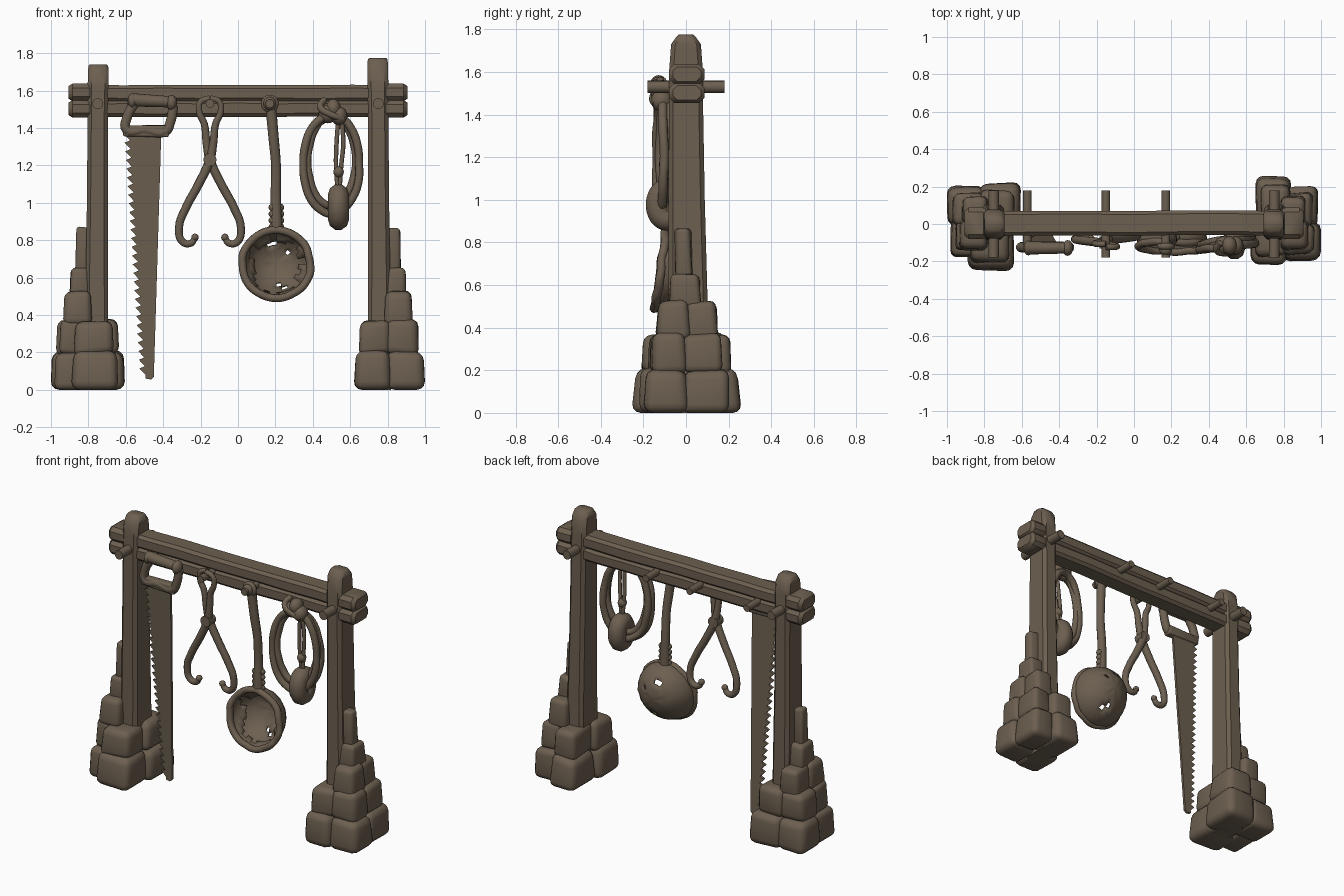
import bpy, bmesh, math, random
from math import sin, cos, pi
from mathutils import Vector, Matrix

random.seed(4)
cube = bpy.data.objects.get("Cube")
if cube:
    bpy.data.objects.remove(cube, do_unlink=True)

brown = bpy.data.materials.new("weathered brown")
brown.use_nodes = True
brown.diffuse_color = (0.15, 0.115, 0.08, 1)
brown.node_tree.nodes["Principled BSDF"].inputs["Base Color"].default_value = (0.15, 0.115, 0.08, 1)
parts = []


def finish(name, bm):
    bmesh.ops.recalc_face_normals(bm, faces=bm.faces)
    mesh = bpy.data.meshes.new(name)
    bm.to_mesh(mesh)
    bm.free()
    mesh.materials.append(brown)
    obj = bpy.data.objects.new(name, mesh)
    bpy.context.collection.objects.link(obj)
    parts.append(obj)
    return obj


def timber(name, rings, axis, chamfer=0.02):
    """Chamfered square timber; rings hold position, centre a, centre b, half a, half b."""
    bm = bmesh.new()
    loops = []
    for t, ca, cb, ha, hb in rings:
        c = min(chamfer, ha * 0.6, hb * 0.6)
        loop = []
        for a, b in ((ha, hb - c), (ha - c, hb), (c - ha, hb), (-ha, hb - c),
                     (-ha, c - hb), (c - ha, -hb), (ha - c, -hb), (ha, c - hb)):
            p = (ca + a, cb + b, t) if axis == "z" else (t, ca + a, cb + b)
            loop.append(bm.verts.new(p))
        loops.append(loop)
    for lo, hi in zip(loops, loops[1:]):
        for i in range(8):
            bm.faces.new((lo[i], lo[i - 1], hi[i - 1], hi[i]))
    bm.faces.new(loops[0])
    bm.faces.new(loops[-1])
    return finish(name, bm)


def stone(name, lo, hi, taper=0.92, jitter=0.012):
    """Rounded, slightly irregular block."""
    lo, hi = Vector(lo), Vector(hi)
    mid, size = (lo + hi) / 2, hi - lo
    bm = bmesh.new()
    bmesh.ops.create_cube(bm, size=1)
    for v in bm.verts:
        k = taper if v.co.z > 0 else 1
        v.co = mid + Vector((v.co.x * size.x * k, v.co.y * size.y * k, v.co.z * size.z))
        for i in range(3):
            if i < 2 or lo.z > 0 or v.co.z > mid.z:
                v.co[i] += random.uniform(-jitter, jitter) * (0.4 if i == 0 else 1)
    bmesh.ops.bevel(bm, geom=bm.edges[:], offset=min(size) * 0.22, segments=3,
                    profile=0.5, affect="EDGES")
    return finish(name, bm)


def cylinder(name, start, end, r, r2=None):
    start, end = Vector(start), Vector(end)
    d = end - start
    m = Matrix.Translation((start + end) / 2) @ d.to_track_quat("Z", "Y").to_matrix().to_4x4()
    bm = bmesh.new()
    bmesh.ops.create_cone(bm, cap_ends=True, segments=16, radius1=r,
                          radius2=r if r2 is None else r2, depth=d.length, matrix=m)
    return finish(name, bm)


def ball(name, centre, radii):
    bm = bmesh.new()
    bmesh.ops.create_uvsphere(bm, u_segments=16, v_segments=10, radius=1,
                              matrix=Matrix.Translation(centre) @ Matrix.Diagonal((*radii, 1)))
    return finish(name, bm)


def tube(name, points, r, closed=False, taper=None):
    """Smooth round bar through points, turned into a mesh."""
    cu = bpy.data.curves.new(name, "CURVE")
    cu.dimensions, cu.bevel_depth, cu.bevel_resolution = "3D", r, 3
    cu.resolution_u, cu.use_fill_caps = 5, True
    sp = cu.splines.new("BEZIER")
    sp.bezier_points.add(len(points) - 1)
    for i, (bp, p) in enumerate(zip(sp.bezier_points, points)):
        bp.co = p
        bp.handle_left_type = bp.handle_right_type = "AUTO"
        bp.radius = taper[i] if taper else 1
    sp.use_cyclic_u = closed
    temp = bpy.data.objects.new("temp", cu)
    bpy.context.collection.objects.link(temp)
    bm = bmesh.new()
    bm.from_mesh(bpy.data.meshes.new_from_object(temp.evaluated_get(bpy.context.evaluated_depsgraph_get())))
    bpy.data.objects.remove(temp)
    return finish(name, bm)


def ring(name, centre, rx, rz, r, n=12, wobble=0.0, tilt_x=0.0, tilt_z=0.0):
    x, y, z = centre
    pts = [(x + rx * cos(a) + random.uniform(-wobble, wobble),
            y + tilt_x * cos(a) + tilt_z * sin(a) + random.uniform(-wobble, wobble),
            z + rz * sin(a)) for a in (2 * pi * i / n for i in range(n))]
    return tube(name, pts, r, True)


def dish(name, centre, radius, depth, tilt, keep, thickness):
    """Front-facing half shell of quads, leaving out those the keep rule rejects."""
    cols, rows = 28, 9
    bm = bmesh.new()
    grid = []
    for b in (pi / 2 * r / (rows + 0.5) for r in range(rows + 1)):
        grid.append([bm.verts.new(centre + Vector((
            radius * cos(a) * cos(b), depth * sin(b) + tilt * sin(a) * cos(b) + random.uniform(-0.004, 0.004),
            radius * sin(a) * cos(b)))) for a in (2 * pi * c / cols for c in range(cols))])
    for r in range(rows):
        for c in range(cols):
            if keep(r, c):
                n = (c + 1) % cols
                bm.faces.new((grid[r][c], grid[r][n], grid[r + 1][n], grid[r + 1][c]))
    if keep(rows, 0):
        bm.faces.new(grid[rows])
    bmesh.ops.delete(bm, geom=[v for v in bm.verts if not v.link_faces], context="VERTS")
    shell = finish(name, bm).modifiers.new("thickness", "SOLIDIFY")
    shell.thickness, shell.offset = thickness, 0


# Posts and the rubble piled around their feet
footings = {
    "right": ((-0.98, -0.83, -0.17, 0.03), (-0.89, -0.64, -0.25, -0.02),
              (-1.0, -0.79, -0.01, 0.205), (-0.83, -0.605, -0.05, 0.22)),
    "left": ((0.62, 0.82, -0.215, 0.02), (0.79, 1.0, -0.205, 0.01),
             (0.65, 0.84, -0.01, 0.255), (0.81, 0.985, -0.02, 0.2))}
for side, sx, top in (("right", -1, 1.74), ("left", 1, 1.775)):
    timber(side + "_post",
           [(0.0, sx * 0.755, 0.01, 0.062, 0.1), (0.5, sx * 0.755, 0.01, 0.06, 0.092),
            (1.0, sx * 0.752, 0.003, 0.056, 0.085), (1.45, sx * 0.75, 0, 0.054, 0.08),
            (1.62, sx * 0.748, 0, 0.056, 0.078), (top - 0.045, sx * 0.747, 0, 0.055, 0.07),
            (top - 0.01, sx * 0.747, 0, 0.053, 0.045), (top, sx * 0.747, 0, 0.046, 0.035)], "z")
    cylinder(side + "_post_peg", (sx * 0.75, -0.18, 1.53), (sx * 0.75, 0.18, 1.53), 0.029)
    for n, (kx, ky, z0, z1) in enumerate(((1, 1, 0.0, 0.205), (0.85, 0.82, 0.185, 0.37))):
        for i, (x0, x1, y0, y1) in enumerate(footings[side]):
            cx = sx * 0.8
            stone(f"{side}_stone_{n}_{i}", (cx + (x0 - cx) * kx, y0 * ky, z0), (cx + (x1 - cx) * kx, y1 * ky, z1))
    for n, (u0, u1, y0, y1, z0, z1) in enumerate((
            (0.78, 0.935, -0.14, 0.02, 0.34, 0.53), (0.78, 0.92, 0.0, 0.15, 0.34, 0.52),
            (0.79, 0.9, -0.08, 0.07, 0.5, 0.65), (0.79, 0.87, -0.055, 0.025, 0.62, 0.87))):
        xs = sorted((sx * u0, sx * u1))
        stone(f"{side}_upper_stone_{n}", (xs[0], y0, z0), (xs[1], y1, z1), 0.88, 0.008)

# Crossbeam: two stacked weathered logs with chunky ends
bows = [random.uniform(-0.005, 0.005) for i in range(9)]
for level, zc in (("lower", 1.504), ("upper", 1.586)):
    rings = []
    for i, bow in enumerate(bows):
        rings.append((-0.82 + 1.64 * i / 8, 0.004 + bow, zc + random.uniform(-0.002, 0.002),
                      0.066, 0.0445 + random.uniform(-0.002, 0.002)))
    timber(level + "_beam", rings, "x", 0.018)
    for side, sx in (("right", -1), ("left", 1)):
        zb = zc + (0.004 if level == "upper" else -0.002)
        timber(f"{side}_{level}_beam_end",
               [(sx * 0.79, 0.004, zb, 0.078, 0.046), (sx * 0.81, 0.004, zb, 0.083, 0.047),
                (sx * 0.885, 0.004, zb, 0.083, 0.047), (sx * 0.905, 0.004, zb, 0.066, 0.034)], "x", 0.024)

# Hanging pegs
for name, x, front in (("saw_peg", -0.57, -0.12), ("tongs_peg", -0.15, -0.18), ("ladle_peg", 0.17, -0.18)):
    cylinder(name, (x, front, 1.53), (x, 0.18, 1.53), 0.023)

# Saw blade with teeth down one edge, its tip leaning back
teeth, z_top, z_end = 28, 1.38, 0.08
outline = [(-0.41, z_top), (-0.45, 0.07), (-0.465, 0.055), (-0.495, 0.06)]
for i in range(teeth):
    t = i / teeth
    z, x = z_end + (z_top - z_end) * t, -0.495 - 0.085 * t
    outline += [(x, z), (x - 0.032, z + 0.034)]
outline.append((-0.58, z_top))
bm = bmesh.new()
face = bm.faces.new([bm.verts.new((x, -0.122 + 0.055 * (z_top - z), z)) for x, z in outline])
out = bmesh.ops.extrude_face_region(bm, geom=[face])
bmesh.ops.translate(bm, vec=(0, 0.016, 0), verts=[v for v in out["geom"] if isinstance(v, bmesh.types.BMVert)])
finish("saw_blade", bm)

# Saw handle: looped frame with a thick grip
tube("saw_frame", [(-0.555, -0.125, 1.53), (-0.592, -0.125, 1.46), (-0.595, -0.125, 1.39), (-0.5, -0.125, 1.39),
                   (-0.39, -0.125, 1.38), (-0.362, -0.125, 1.43), (-0.345, -0.125, 1.52)], 0.027)
cylinder("saw_grip", (-0.56, -0.128, 1.55), (-0.37, -0.128, 1.54), 0.035, 0.03)
ball("saw_grip_knob", (-0.355, -0.128, 1.535), (0.03, 0.042, 0.042))
ball("saw_grip_end", (-0.565, -0.128, 1.545), (0.025, 0.04, 0.04))
stone("saw_clamp", (-0.615, -0.145, 1.355), (-0.37, -0.095, 1.415), 1, 0.005)


# Tongs: two crossed arms with curled tips, leaning back at the bottom
def tongs_y(z):
    return -0.115 + 0.06 * (1.55 - z)


for name, s, dy in (("tongs_arm_right", -1, -0.008), ("tongs_arm_left", 1, 0.008)):
    path = [(0.0, 1.56), (-0.05, 1.54), (-0.058, 1.49), (-0.03, 1.42), (-0.018, 1.32), (0.0, 1.23), (0.06, 1.1),
            (0.13, 0.97), (0.165, 0.87), (0.145, 0.79), (0.1, 0.785), (0.08, 0.815)]
    tube(name, [(-0.15 + s * x, tongs_y(z) + dy, z) for x, z in path], 0.023,
         taper=[0.7, 0.7, 0.75, 0.85, 0.95, 1.1, 1.05, 1, 0.95, 0.9, 0.85, 0.7])
    ball(name + "_tip", (-0.15 + s * 0.08, tongs_y(0.815) + dy, 0.815), (0.02, 0.02, 0.02))
cylinder("tongs_rivet", (-0.15, tongs_y(1.23) - 0.035, 1.23), (-0.15, tongs_y(1.23) + 0.03, 1.23), 0.035)

# Ladle: eye, long handle, binding, torn bowl with a ragged lining
ring("ladle_eye", (0.17, -0.12, 1.53), 0.03, 0.03, 0.018)
ball("ladle_eye_cap", (0.17, -0.14, 1.53), (0.034, 0.03, 0.036))
tube("ladle_handle", [(0.175, -0.11, 1.52), (0.19, -0.1, 1.35), (0.203, -0.085, 1.2), (0.202, -0.075, 1.05),
                      (0.205, -0.075, 0.86)], 0.03, taper=[1, 0.95, 0.9, 0.95, 1.1])
for i in range(4):
    ring("ladle_binding", (0.205, -0.076, 0.87 + i * 0.035), 0.024, 0.006, 0.018, 8, tilt_x=0.006)
centre, holes = Vector((0.205, -0.12, 0.672)), {(5, 7), (5, 8), (5, 21), (4, 22), (6, 3)}
tears = [random.randint(1, 5) for i in range(28)]
dish("ladle_bowl", centre, 0.185, 0.18, 0.025, lambda r, c: (r, c) not in holes, 0.014)
dish("ladle_lining", centre, 0.175, 0.11, 0.025, lambda r, c: r < tears[c], 0.008)
ring("ladle_rim", centre, 0.182, 0.182, 0.021, 24, 0.005, tilt_z=0.025)

# Coiled rope, its knot, and a hanging float
for i, (rx, rz, y, z) in enumerate(((0.15, 0.265, -0.12, 1.205), (0.128, 0.24, -0.095, 1.225),
                                    (0.143, 0.255, -0.08, 1.2))):
    ring("rope_coil", (0.5, y, z), rx, rz, 0.022, 16, 0.004, 0.025 + 0.008 * (i - 1))
for dx, dz, rx in ((-0.025, 0.0, 0.05), (0.035, -0.01, 0.045), (0.005, 0.03, 0.04)):
    ball("rope_knot", (0.505 + dx, -0.115, 1.475 + dz), (rx, 0.05, 0.05))
tube("rope_tie", [(0.46, -0.1, 1.55), (0.44, -0.14, 1.51), (0.5, -0.155, 1.47), (0.56, -0.14, 1.45)], 0.018)
for s in (-1, 1):
    tube("float_cord", [(0.545 + s * 0.008, -0.115, 1.45), (0.545 + s * 0.018, -0.11, 1.32),
                        (0.538 + s * 0.014, -0.1, 1.2), (0.538 + s * 0.005, -0.095, 1.07)], 0.012)
ball("cord_knot", (0.538, -0.1, 1.165), (0.028, 0.028, 0.03))
tube("float", [(0.537, -0.09 + 0.045 * cos(a), 0.977 + 0.068 * sin(a))
               for a in (2 * pi * i / 12 for i in range(12))], 0.056, True)

# Smooth shading with crisp edges
bpy.ops.object.select_all(action="DESELECT")
for obj in parts:
    obj.select_set(True)
bpy.context.view_layer.objects.active = parts[0]
bpy.ops.object.shade_smooth_by_angle(angle=math.radians(40))
